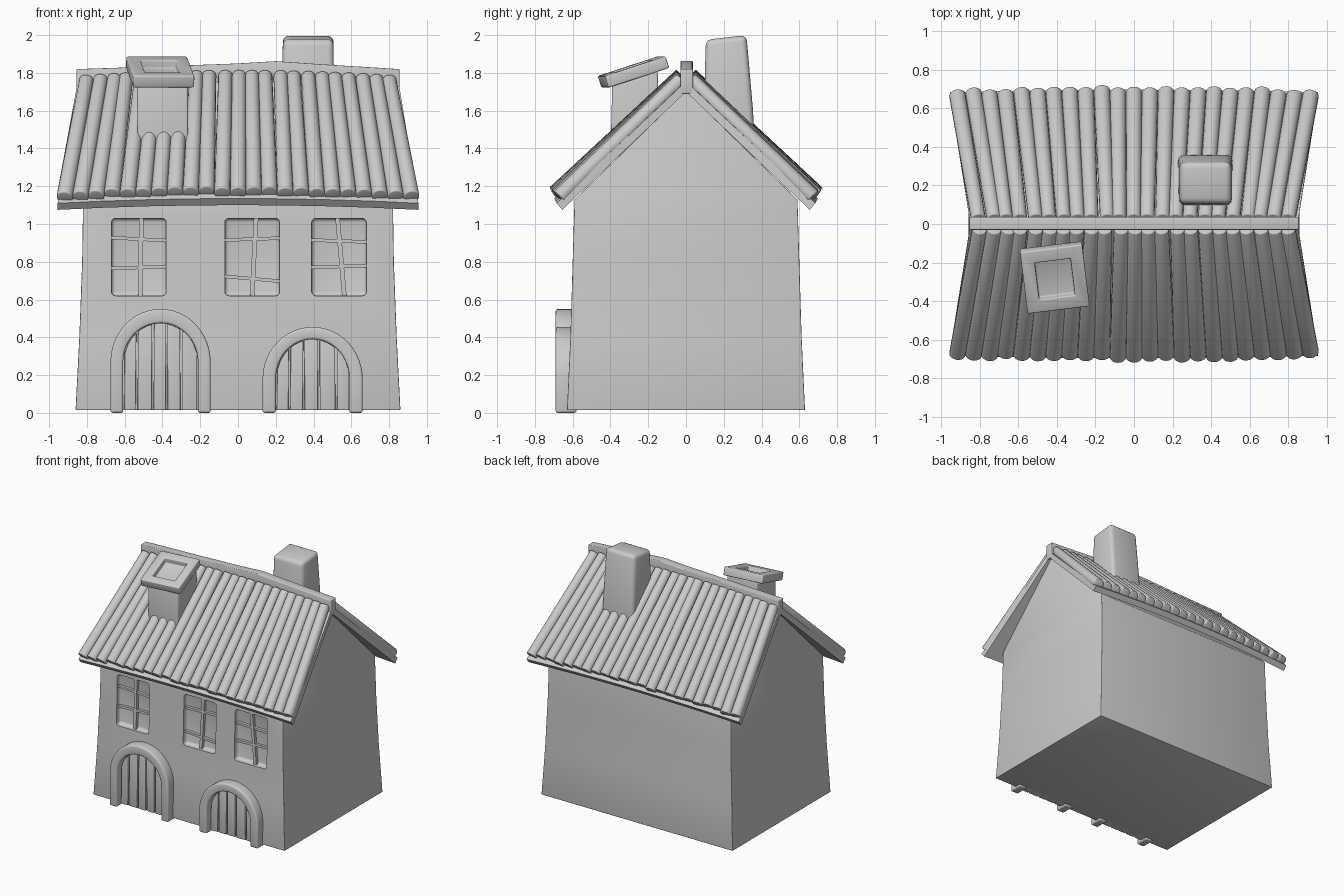
import bpy, bmesh, math, random
from mathutils import Vector, Matrix

random.seed(4)
cube = bpy.data.objects.get("Cube")
if cube:
    bpy.data.objects.remove(cube, do_unlink=True)

clay = bpy.data.materials.new("clay_grey")
clay.use_nodes = True
GREY = (0.6, 0.6, 0.6, 1)
clay.diffuse_color = GREY
clay.node_tree.nodes["Principled BSDF"].inputs["Base Color"].default_value = GREY


def finish(name, bm, bevel=0, cutters=(), angle=35):
    """Turn a bmesh into a bevelled, cut and shaded object."""
    bmesh.ops.recalc_face_normals(bm, faces=bm.faces)
    me = bpy.data.meshes.new(name)
    bm.to_mesh(me)
    bm.free()
    me.materials.append(clay)
    ob = bpy.data.objects.new(name, me)
    bpy.context.collection.objects.link(ob)
    bpy.ops.object.select_all(action='DESELECT')
    ob.select_set(True)
    bpy.context.view_layer.objects.active = ob
    if bevel:
        m = ob.modifiers.new("Bevel", 'BEVEL')
        m.width, m.segments, m.limit_method = bevel, 3, 'ANGLE'
        bpy.ops.object.modifier_apply(modifier=m.name)
    for c in cutters:
        m = ob.modifiers.new("Cut", 'BOOLEAN')
        m.object, m.operation, m.solver = c, 'DIFFERENCE', 'EXACT'
        bpy.ops.object.modifier_apply(modifier=m.name)
        bpy.data.objects.remove(c, do_unlink=True)
    bpy.ops.object.shade_smooth_by_angle(angle=math.radians(angle))
    return ob


def loft(bm, rings, closed=True):
    """Bridge equal rings of points and cap both ends."""
    vs = [[bm.verts.new(p) for p in r] for r in rings]
    n = len(vs[0])
    for a, b in zip(vs, vs[1:]):
        for i in range(n):
            j = (i + 1) % n
            bm.faces.new((a[i], a[j], b[j], b[i]))
    bm.faces.new(vs[0])
    bm.faces.new(vs[-1])


def box(name, size, loc, rot=(0, 0, 0), bevel=0.0):
    bm = bmesh.new()
    bmesh.ops.create_cube(bm, size=1)
    mat = Matrix.Translation(loc)
    for ang, axis in zip(rot[::-1], "ZYX"):
        mat = mat @ Matrix.Rotation(math.radians(ang), 4, axis)
    bmesh.ops.transform(bm, matrix=mat @ Matrix.Diagonal((*size, 1)), verts=bm.verts)
    return finish(name, bm, bevel)


def rect(x0, x1, y0, y1, z0, z1=None):
    z1 = z0 if z1 is None else z1
    return [(x0, y0, z0), (x1, y0, z0), (x1, y1, z1), (x0, y1, z1)]


# Windows: x centre, mullion tilt, bars as (z, tilt)
windows = [(-0.525, 1, [(0.77, -2), (0.92, 3)]),
           (0.075, 3, [(0.71, 5), (0.92, -2)]),
           (0.535, -5, [(0.775, -2), (0.91, 2)])]
cutters = [box("window_cutter", (0.29, 0.3, 0.41), (x, -0.71, 0.825), bevel=0.022)
           for x, t, bars in windows]

# House walls: slightly tapered, with a gable at the top
bm = bmesh.new()
levels = [(0.86, 0.63, 0.015), (0.84, 0.612, 0.4), (0.825, 0.6, 0.8), (0.82, 0.59, 1.13)]
loft(bm, [rect(-x, x, -y, y, z) for x, y, z in levels]
     + [rect(-0.83, 0.83, -0.004, 0.004, 1.70)])
finish("house_walls", bm, 0.022, cutters)

# Window glazing bars
for x, tilt, bars in windows:
    box("window_mullion", (0.024, 0.03, 0.41), (x + 0.01, -0.57, 0.825), (0, tilt, 0))
    for z, t in bars:
        box("window_bar", (0.29, 0.024, 0.018), (x, -0.57, z), (0, t, 0))


# Doors: arched surround and uneven planks
def arch_door(cx, spring, outer, inner, steps=24):
    def arc(r, t):
        return cx - r[0] * math.cos(t), spring + r[1] * math.sin(t)

    rings = []
    for k in range(-1, steps + 2):
        t = math.pi * min(max(k, 0), steps) / steps
        (ox, oz), (ix, iz) = arc(outer, t), arc(inner, t)
        if k < 0 or k > steps:
            oz = iz = 0.0
        rings.append([(ox, -0.58, oz), (ox, -0.69, oz), (ix, -0.69, iz), (ix, -0.58, iz)])
    bm = bmesh.new()
    loft(bm, rings)
    finish("door_arch", bm, 0.012)

    bm = bmesh.new()
    planks = 5
    edges = [-1 + 2 * i / planks + random.uniform(-0.05, 0.05) for i in range(planks + 1)]
    edges[0], edges[-1] = -1, 1
    for a, b in zip(edges, edges[1:]):
        a, b = a + 0.025, b - 0.025
        top = [b + (a - b) * i / 4 for i in range(5)]
        lean = random.uniform(-0.02, 0.02)
        outline = [(cx + inner[0] * a, 0.015), (cx + inner[0] * b, 0.015)]
        outline += [(cx + inner[0] * (u + lean), spring + inner[1] * math.sqrt(max(0, 1 - u * u)))
                    for u in top]
        loft(bm, [[(x, y, z) for x, z in outline] for y in (-0.58, -0.642)])
    finish("door_planks", bm, 0.004)


arch_door(-0.41, 0.27, (0.265, 0.28), (0.198, 0.205))
arch_door(0.395, 0.18, (0.265, 0.275), (0.195, 0.21))


# Roof: slabs with fanned half-round tiles, gently humped in the middle
def hump(u):
    return 0.025 * (1 - u * u)


TILES = 23
for side, label in ((-1, "front"), (1, "back")):
    bm = bmesh.new()
    rings = []
    for i in range(9):
        u = -1 + i / 4
        h = hump(u)
        rings.append([(0.85 * u, 0, 1.70), (0.955 * u, side * (0.655 + h / 2), 1.075 + h),
                      (0.955 * u, side * (0.685 + h / 2), 1.11 + h), (0.85 * u, 0, 1.755 + h)])
    loft(bm, rings)
    finish(label + "_roof_slab", bm)

    bm = bmesh.new()
    for i in range(TILES):
        u = -1 + 2 * i / (TILES - 1)
        h = hump(u)
        j = random.uniform(-0.008, 0.008)
        top = Vector((0.805 * u + j, side * 0.025, 1.765 + h))
        end = Vector((0.918 * u, side * (0.675 + h / 2 + j), 1.14 + h - j / 2))
        axis = end - top
        mat = (Matrix.Translation((top + end) / 2)
               @ axis.to_track_quat('Z', 'Y').to_matrix().to_4x4())
        bmesh.ops.create_cone(bm, cap_ends=True, segments=16, radius1=0.038, radius2=0.043,
                              depth=axis.length, matrix=mat)
    finish(label + "_roof_tiles", bm, 0.006, angle=50)

# Ridge beam following the hump
bm = bmesh.new()
loft(bm, [[(x, -0.03, b), (x, 0.037, b), (x, 0.037, t), (x, -0.03, t)] for x, b, t in
          [(-0.855, 1.69, 1.82), (-0.4, 1.71, 1.835), (0, 1.73, 1.85), (0.2, 1.74, 1.862),
           (0.45, 1.73, 1.845), (0.855, 1.69, 1.82)]])
finish("ridge_beam", bm, 0.006)

# Front chimney: stack and tilted cap with a square flue
bm = bmesh.new()
loft(bm, [rect(-0.53, -0.265, -0.40, -0.14, 1.36), rect(-0.535, -0.265, -0.39, -0.15, 1.75, 1.81)])
finish("front_chimney_stack", bm, 0.01)

bm = bmesh.new()
bmesh.ops.create_cube(bm, size=1)
bmesh.ops.scale(bm, vec=(0.325, 0.34, 0.065), verts=bm.verts)
top = [f for f in bm.faces if f.normal.z > 0.9]
bmesh.ops.inset_region(bm, faces=top, thickness=0.098)
hole = bmesh.ops.extrude_discrete_faces(bm, faces=top)["faces"][0]
bmesh.ops.translate(bm, vec=(0, 0, -0.045), verts=hole.verts)
bmesh.ops.transform(bm, verts=bm.verts, matrix=Matrix.Translation((-0.412, -0.278, 1.805))
                    @ Matrix.Rotation(math.radians(7), 4, 'Z')
                    @ Matrix.Rotation(math.radians(18), 4, 'X'))
finish("front_chimney_cap", bm, 0.008)

# Back chimney: broad tapered block with a soft top
bm = bmesh.new()
loft(bm, [rect(0.225, 0.515, 0.09, 0.37, 1.25), rect(0.23, 0.51, 0.095, 0.355, 1.6),
          rect(0.238, 0.505, 0.105, 0.32, 1.975, 2.0)])
finish("back_chimney", bm, 0.03)
